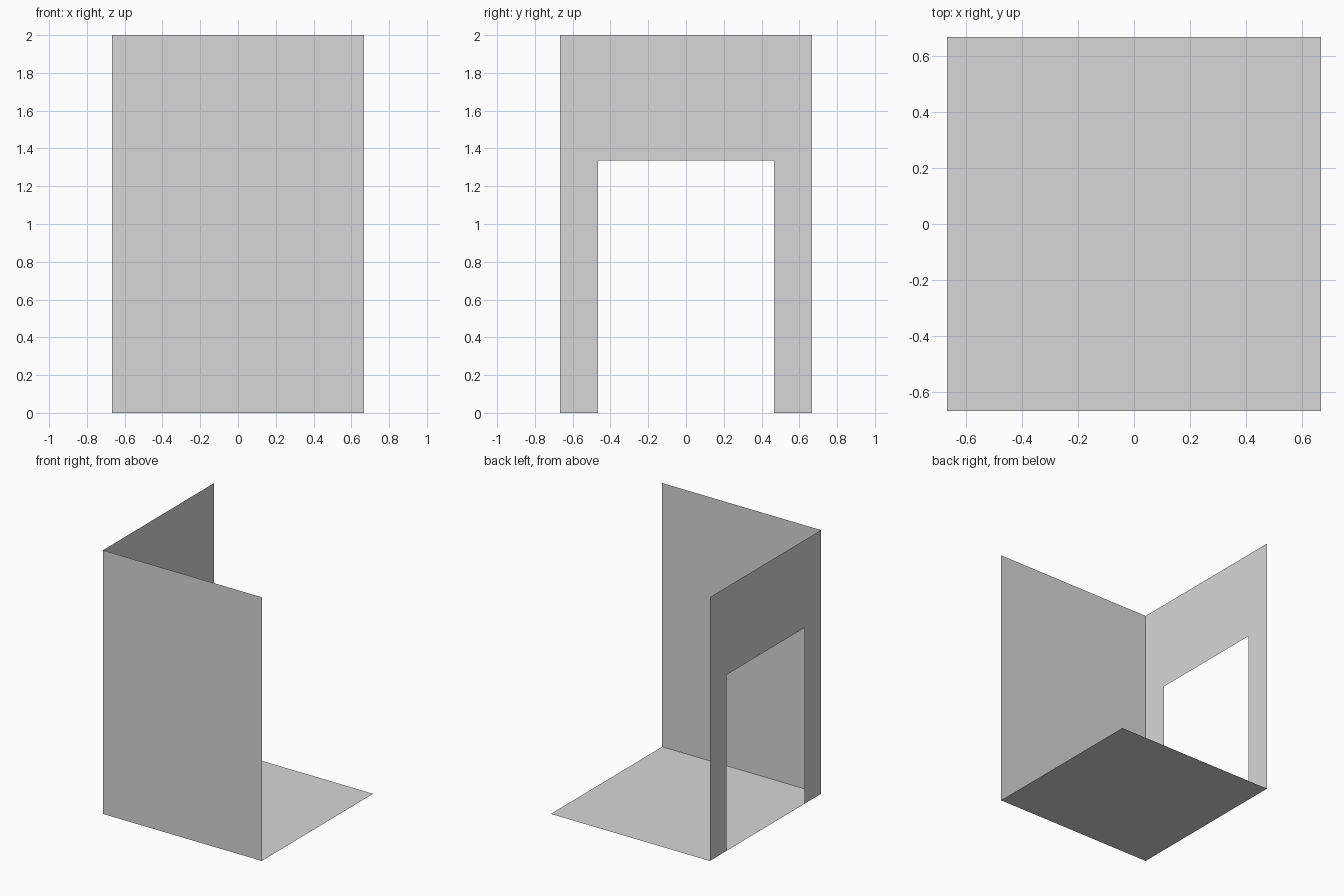
import bpy
import bmesh
from mathutils import Vector

# Remove the default cube
cube = bpy.data.objects.get("Cube")
if cube:
    bpy.data.objects.remove(cube, do_unlink=True)

HALF = 0.667        # half of the square floor
HEIGHT = 2.0
DOOR_HALF = 0.467   # half width of the doorway
DOOR_TOP = 1.335

GREY = (0.68, 0.68, 0.68, 1.0)
plaster = bpy.data.materials.new("plain grey")
plaster.use_nodes = True
plaster.diffuse_color = GREY
plaster.node_tree.nodes["Principled BSDF"].inputs["Base Color"].default_value = GREY


def sheet(name, outline, origin, u_axis, v_axis):
    """Flat panel from a 2D outline laid along two axes."""
    origin, u_axis, v_axis = Vector(origin), Vector(u_axis), Vector(v_axis)
    bm = bmesh.new()
    bm.faces.new([bm.verts.new(origin + u_axis * u + v_axis * v) for u, v in outline])
    bm.normal_update()
    # Split concave outlines so that the opening stays clear
    bmesh.ops.connect_verts_concave(bm, faces=bm.faces[:])
    mesh = bpy.data.meshes.new(name)
    bm.to_mesh(mesh)
    bm.free()
    mesh.materials.append(plaster)
    obj = bpy.data.objects.new(name, mesh)
    bpy.context.collection.objects.link(obj)


X, Y, Z = (1, 0, 0), (0, 1, 0), (0, 0, 1)

# Floor, facing up
sheet("floor", [(-HALF, -HALF), (HALF, -HALF), (HALF, HALF), (-HALF, HALF)],
      (0, 0, 0), X, Y)

# Solid front wall
sheet("front_wall", [(-HALF, 0), (HALF, 0), (HALF, HEIGHT), (-HALF, HEIGHT)],
      (0, -HALF, 0), X, Z)

# Side wall with a doorway open down to the floor
half_arch = [(HALF, HEIGHT), (HALF, 0), (DOOR_HALF, 0), (DOOR_HALF, DOOR_TOP)]
arch = half_arch + [(-u, v) for u, v in reversed(half_arch)]
sheet("doorway_wall", arch[::-1], (-HALF, 0, 0), Y, Z)
